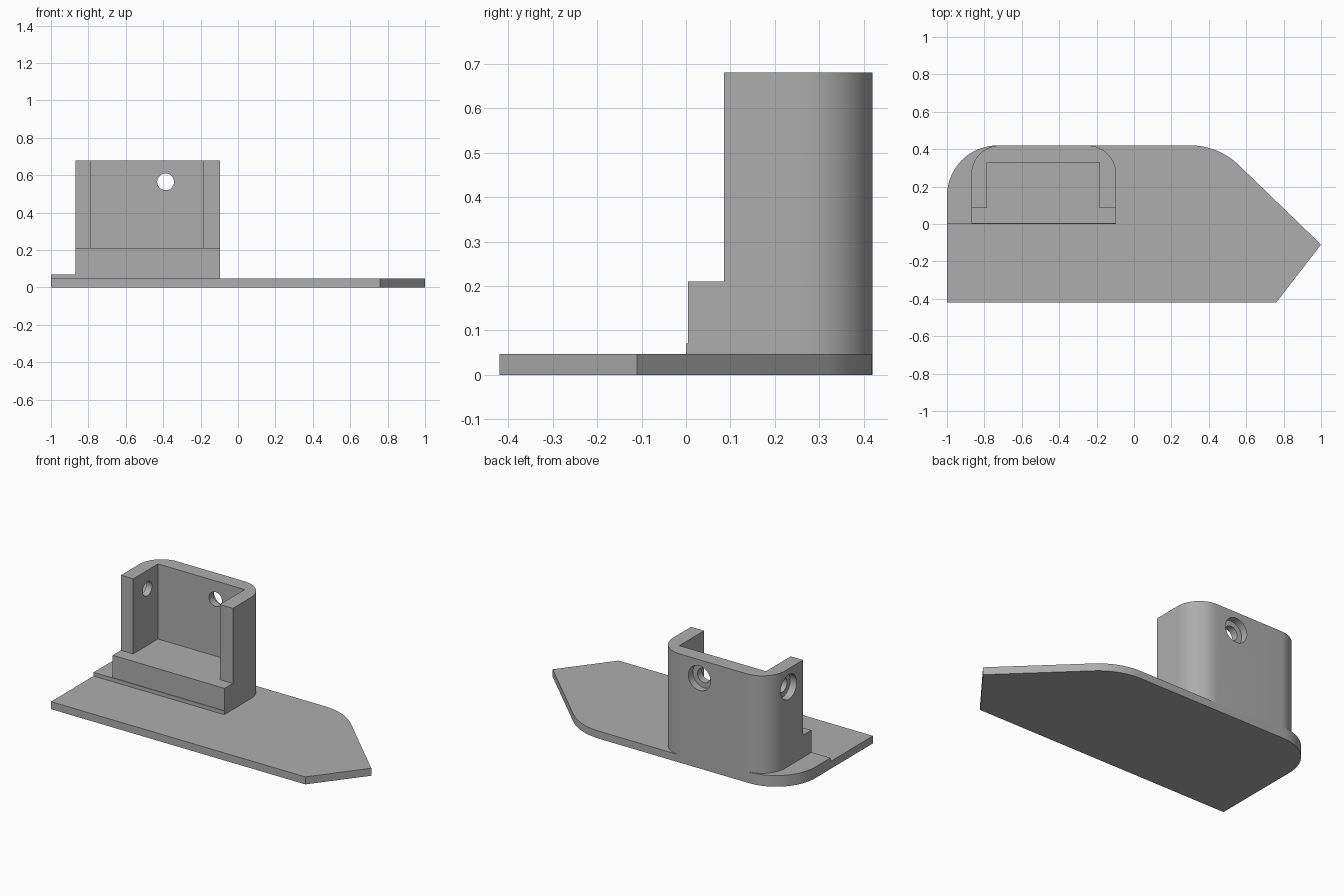
import bpy, bmesh, math
from mathutils import Matrix

if "Cube" in bpy.data.objects:
    bpy.data.objects.remove(bpy.data.objects["Cube"])

grey = bpy.data.materials.new("plain grey")
grey.diffuse_color = (0.42, 0.42, 0.42, 1)
grey.use_nodes = True
grey.node_tree.nodes["Principled BSDF"].inputs["Base Color"].default_value = grey.diffuse_color


def arc(cx, cy, r, a0, a1, n=16):
    return [(cx + r * math.cos(math.radians(a0 + (a1 - a0) * i / n)),
             cy + r * math.sin(math.radians(a0 + (a1 - a0) * i / n))) for i in range(n + 1)]


def finish(name, bm):
    bmesh.ops.recalc_face_normals(bm, faces=bm.faces)
    me = bpy.data.meshes.new(name)
    bm.to_mesh(me)
    bm.free()
    me.materials.append(grey)
    ob = bpy.data.objects.new(name, me)
    bpy.context.collection.objects.link(ob)
    return ob


def prism(name, outline, z0, z1):
    bm = bmesh.new()
    face = bm.faces.new([bm.verts.new((x, y, z0)) for x, y in outline])
    ext = bmesh.ops.extrude_face_region(bm, geom=[face])
    bmesh.ops.translate(bm, vec=(0, 0, z1 - z0),
                        verts=[v for v in ext["geom"] if isinstance(v, bmesh.types.BMVert)])
    return finish(name, bm)


def box(name, x0, x1, y0, y1, z0, z1):
    return prism(name, [(x0, y0), (x1, y0), (x1, y1), (x0, y1)], z0, z1)


def rod(name, centre, r, length, axis):
    bm = bmesh.new()
    turn = Matrix.Rotation(math.pi / 2, 4, axis)
    bmesh.ops.create_cone(bm, cap_ends=True, segments=40, radius1=r, radius2=r, depth=length,
                          matrix=Matrix.Translation(centre) @ turn)
    return finish(name, bm)


def smooth(ob):
    bpy.ops.object.select_all(action='DESELECT')
    ob.select_set(True)
    bpy.context.view_layer.objects.active = ob
    bpy.ops.object.shade_smooth_by_angle(angle=math.radians(30))


BASE_TOP, BACK = 0.047, 0.42
L, R, CORNER = -0.87, -0.095, 0.155      # holder sides and back corner radius
left_corner = arc(-0.73, BACK - 0.27, 0.27, 90, 180)

# Base plate: pointed right end, rounded back corners
base = prism("base_plate", [(-1, -0.42), (0.76, -0.42), (1, -0.11)]
             + arc(0.302, BACK - 0.37, 0.37, 46, 90) + left_corner, 0, BASE_TOP)

# Thin raised pad under the holder
pad = prism("raised_pad", [(-1, 0), (R, 0), (R, 0.2), (-0.73, 0.2)] + left_corner, BASE_TOP, 0.07)

# Holder block with rounded back corners
holder = prism("holder", [(L, 0.004), (R, 0.004)]
               + arc(R - CORNER, BACK - CORNER, CORNER, 0, 90)
               + arc(L + CORNER, BACK - CORNER, CORNER, 90, 180), BASE_TOP, 0.68)

# Cutters: front ledge, pocket, and two counterbored screw holes
cutters = [
    box("ledge_cutter", -1.1, 0.1, -0.2, 0.085, 0.21, 0.9),
    box("pocket_cutter", -0.785, -0.185, -0.1, 0.33, 0.21, 0.8),
    rod("back_hole_cutter", (-0.387, 0.37, 0.565), 0.045, 0.2, 'X'),
    rod("back_counterbore_cutter", (-0.387, BACK + 0.055, 0.565), 0.077, 0.2, 'X'),
    rod("side_hole_cutter", (-0.83, 0.225, 0.565), 0.045, 0.2, 'Y'),
    rod("side_counterbore_cutter", (L - 0.055, 0.225, 0.565), 0.077, 0.2, 'Y'),
]
for c in cutters:
    mod = holder.modifiers.new(c.name, 'BOOLEAN')
    mod.operation = 'DIFFERENCE'
    mod.solver = 'EXACT'
    mod.object = c
bpy.context.view_layer.objects.active = holder
for c in cutters:
    bpy.ops.object.modifier_apply(modifier=c.name)
    bpy.data.objects.remove(c)

for ob in (base, pad, holder):
    smooth(ob)
